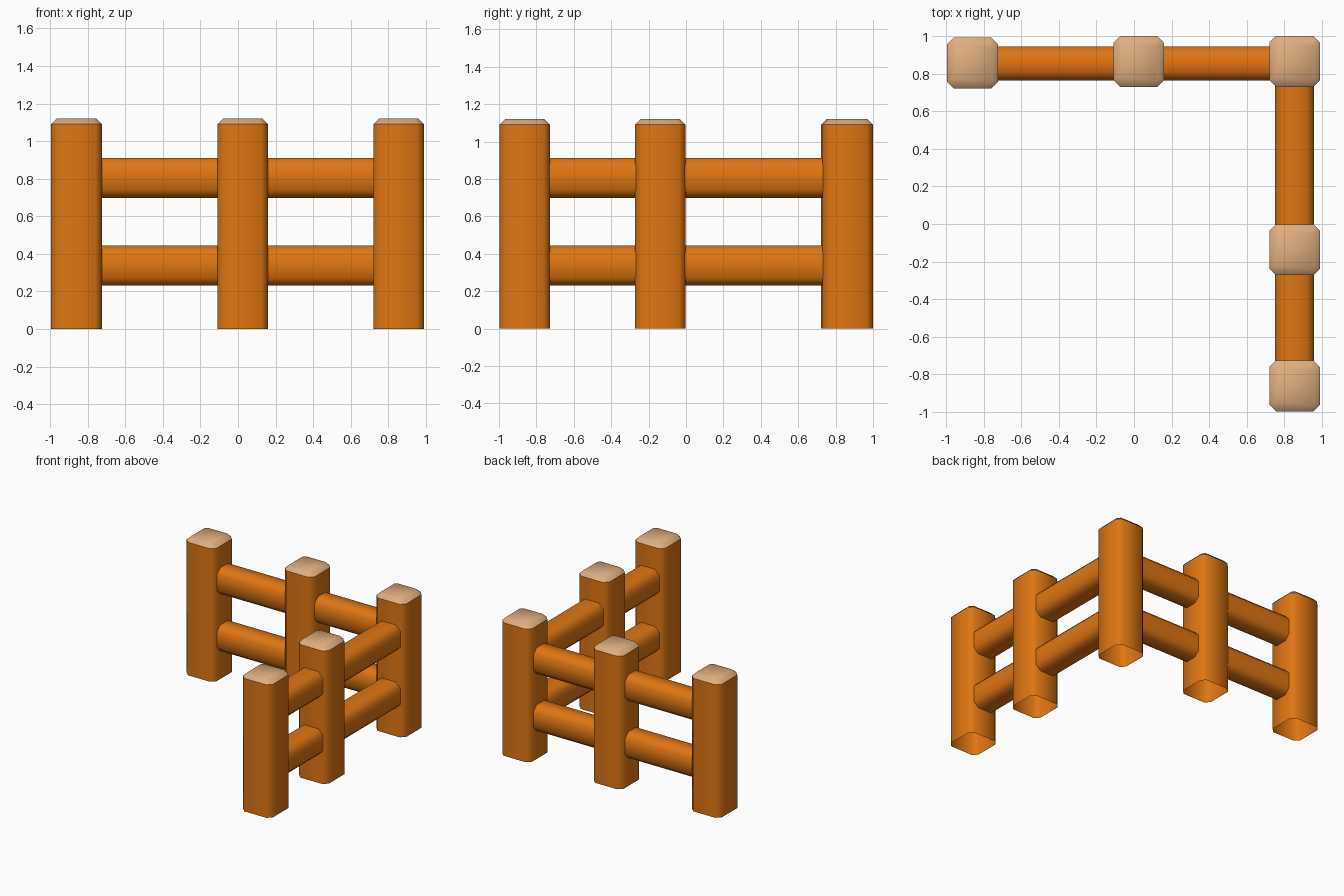
import bpy, bmesh, math
from mathutils import Matrix, Vector

if "Cube" in bpy.data.objects:
    bpy.data.objects.remove(bpy.data.objects["Cube"])


def material(name, rgb):
    m = bpy.data.materials.new(name)
    m.diffuse_color = (*rgb, 1)
    m.use_nodes = True
    m.node_tree.nodes["Principled BSDF"].inputs["Base Color"].default_value = m.diffuse_color
    return m


ORANGE = material("orange wood", (0.74, 0.18, 0.006))
TAN = material("cut wood tan", (0.74, 0.42, 0.21))


def octagon(w, h, c):
    """Rectangle w x h with corners cut by c."""
    a, b = w / 2, h / 2
    return [(a, -b + c), (a, b - c), (a - c, b), (-a + c, b),
            (-a, b - c), (-a, -b + c), (-a + c, -b), (a - c, -b)]


def bridge(bm, lower, upper, mat=0):
    n = len(lower)
    for i in range(n):
        f = bm.faces.new((lower[i], lower[(i + 1) % n], upper[(i + 1) % n], upper[i]))
        f.material_index = mat


def finish(bm, name, mats):
    me = bpy.data.meshes.new(name)
    bm.to_mesh(me)
    bm.free()
    for m in mats:
        me.materials.append(m)
    ob = bpy.data.objects.new(name, me)
    bpy.context.collection.objects.link(ob)
    bpy.ops.object.select_all(action='DESELECT')
    ob.select_set(True)
    bpy.context.view_layer.objects.active = ob
    bpy.ops.object.shade_smooth_by_angle(angle=math.radians(50))
    return ob


def post(name, x, y):
    """Open-bottomed shaft with a chamfered tan cap."""
    bm = bmesh.new()

    def ring(size, cut, z):
        return [bm.verts.new((x + u, y + v, z)) for u, v in octagon(size, size, cut)]
    bottom = ring(0.27, 0.035, 0)
    shoulder = ring(0.27, 0.035, 1.09)
    rim = ring(0.27, 0.035, 1.09)      # separate ring keeps the colour edge crisp
    top = ring(0.21, 0.02, 1.12)
    bridge(bm, bottom, shoulder)
    bridge(bm, rim, top, 1)
    bm.faces.new(top).material_index = 1
    return finish(bm, name, (ORANGE, TAN))


def rail(name, start, end, width, height):
    """Horizontal beam with cut corners, from start to end."""
    bm = bmesh.new()
    s, e = Vector(start), Vector(end)
    side = (e - s).normalized().cross(Vector((0, 0, 1)))
    prof = octagon(width, height, 0.04)
    rings = [[bm.verts.new(p + side * u + Vector((0, 0, v))) for u, v in prof] for p in (s, e)]
    bridge(bm, *rings)
    bm.faces.new(rings[0])
    bm.faces.new(rings[1])
    bmesh.ops.recalc_face_normals(bm, faces=bm.faces)
    return finish(bm, name, (ORANGE,))


# posts: back row, corner, right row
post("back_left_post", -0.86, 0.857)
post("back_middle_post", 0.025, 0.865)
post("corner_post", 0.855, 0.865)
post("right_middle_post", 0.855, -0.137)
post("right_front_post", 0.855, -0.862)

# two rails along each side
for label, z in (("lower", 0.337), ("upper", 0.805)):
    rail(label + "_back_rail", (-0.97, 0.855, z), (0.80, 0.855, z), 0.18, 0.213)
    rail(label + "_right_rail", (0.855, -0.97, z), (0.855, 0.80, z), 0.207, 0.213)
